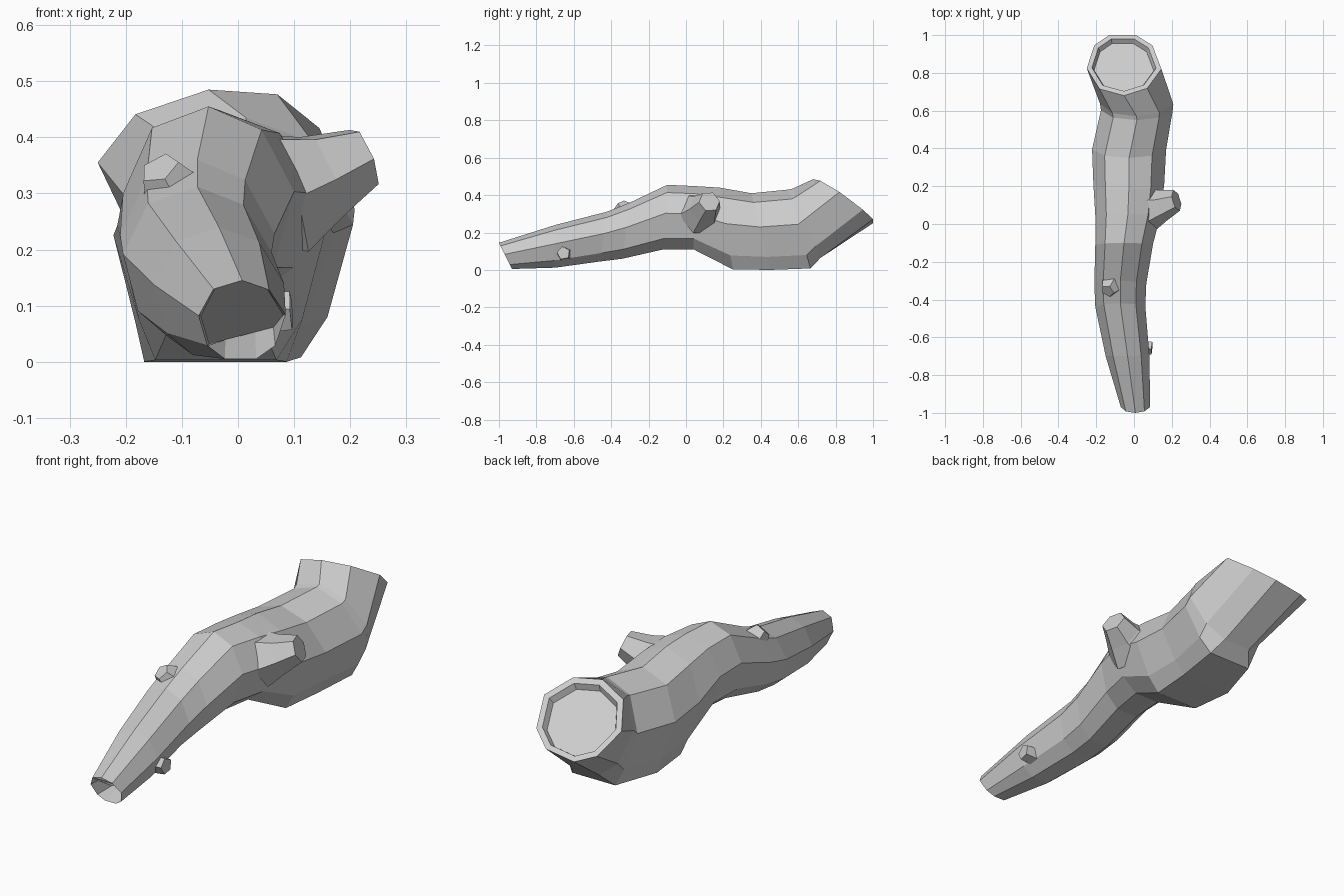
import bpy, bmesh, math
from mathutils import Vector

if "Cube" in bpy.data.objects:
    bpy.data.objects.remove(bpy.data.objects["Cube"])

# Nine-sided unit outline: ridge on top, flatter underneath
OUTLINE = [(0, 1), (.62, .76), (1, .12), (.76, -.66), (.32, -1),
           (-.4, -1), (-.8, -.66), (-1, .1), (-.66, .78)]


def loft(name, rings):
    """Skin a list of equal-sized rings and cap both ends."""
    bm = bmesh.new()
    loops = [[bm.verts.new(p) for p in ring] for ring in rings]
    n = len(loops[0])
    for a, b in zip(loops, loops[1:]):
        for i in range(n):
            j = (i + 1) % n
            bm.faces.new((a[i], a[j], b[j], b[i]))
    bm.faces.new(loops[0])
    bm.faces.new(loops[-1])
    bmesh.ops.recalc_face_normals(bm, faces=bm.faces)
    mesh = bpy.data.meshes.new(name)
    bm.to_mesh(mesh)
    bm.free()
    obj = bpy.data.objects.new(name, mesh)
    bpy.context.collection.objects.link(obj)
    return obj


def log_ring(ytop, ztop, ybot, zbot, xmin, xmax, foot=1, roll=0):
    """Cross-section slanted from its top point to its bottom point."""
    xc, rx = (xmin + xmax) / 2, (xmax - xmin) / 2
    ring = []
    for u, v in OUTLINE:
        if v == -1:
            u *= foot
        t = (v + 1) / 2
        ring.append(Vector((xc + rx * u, ybot + (ytop - ybot) * t,
                            zbot + (ztop - zbot) * t + roll * rx * u)))
    return ring


def inset(ring, scale, shift):
    c = sum(ring, Vector()) / len(ring)
    return [c + (p - c) * scale + Vector(shift) for p in ring]


def stub(name, stations, sides, phase=0):
    """Tapered broken branch through (centre, radius) stations."""
    axis = (Vector(stations[-1][0]) - Vector(stations[0][0])).normalized()
    side = axis.cross(Vector((0, 1, .2))).normalized()
    up = axis.cross(side)
    rings = []
    for c, r in stations:
        angles = [phase + math.tau * i / sides for i in range(sides)]
        rings.append([Vector(c) + side * (r * math.cos(a)) + up * (r * math.sin(a))
                      for a in angles])
    return loft(name, rings)


# Main log, thin end to thick end, with its resting foot under the thick half
body = [log_ring(*r) for r in [
    (-1, .145, -.93, .005, -.07, .085),
    (-.70, .24, -.70, .012, -.15, .082),
    (-.42, .312, -.46, .045, -.205, .06),
    (-.30, .36, -.34, .06, -.21, .065),
    (-.10, .455, -.12, .11, -.205, .10),
    (.05, .448, .04, .11, -.205, .14),
    (.18, .44, .25, .003, -.215, .16, 1.6),
    (.35, .41, .45, .0, -.222, .17, 1.8),
    (.55, .43, .665, .008, -.175, .205, 1.6),
    (.57, .435, .72, .065, -.18, .208),
    (.68, .485, 1.0, .262, -.25, .145, 1, .15),
]]
# Hollowed ends: slanted recess at the tip, shallow tray on the thick end
tip_recess = [Vector((p.x * .95, p.y + max(0, .13 - p.z) * 1.0,
                      max(p.z, .045 + .25 * p.x))) for p in body[0]]
rim = inset(body[-1], .86, (0, 0, 0))
tray = inset(body[-1], .80, (0, -.015, -.022))
loft("log", [tip_recess] + body + [rim, tray])

# Broken branches
stub("side_branch", [((.07, .08, .30), .125), ((.15, .10, .33), .085),
                     ((.225, .125, .365), .058)], 6, .5)
stub("small_twig", [((.02, -.65, .085), .042), ((.095, -.655, .09), .036)], 5)
stub("top_knot", [((-.11, -.31, .29), .075), ((-.14, -.355, .345), .037)], 5, .4)
